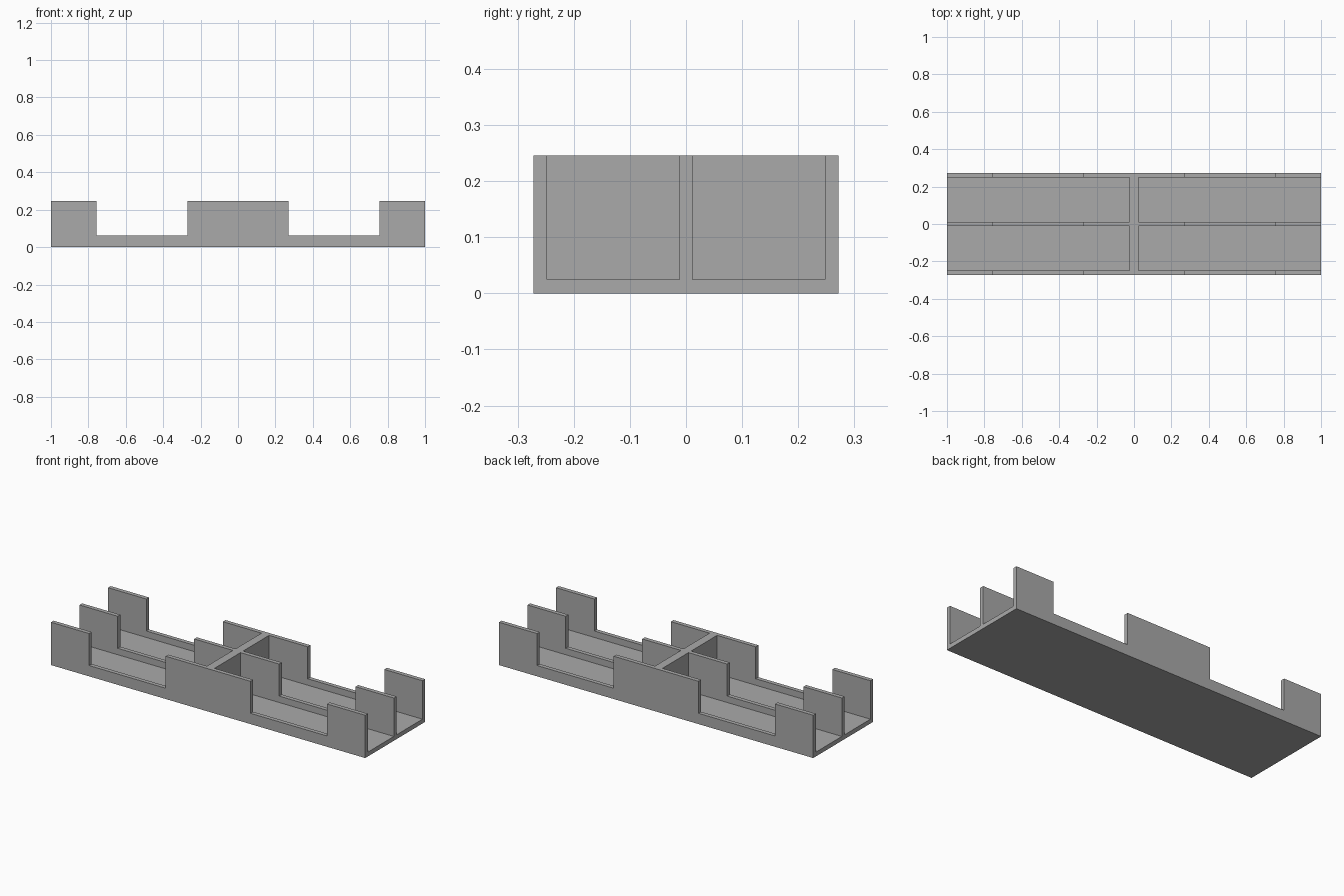
import bpy

cube = bpy.data.objects.get("Cube")
if cube:
    bpy.data.objects.remove(cube, do_unlink=True)

HALF_WIDTH, HEIGHT, FLOOR, WALL = 0.272, 0.246, 0.025, 0.024
NOTCH_FLOOR = 0.062


def box(name, x, y, z):
    """Box spanning the given (low, high) ranges."""
    spans = (x, y, z)
    bpy.ops.mesh.primitive_cube_add(size=1, location=[(a + b) / 2 for a, b in spans])
    obj = bpy.context.object
    obj.name = name
    obj.scale = [b - a for a, b in spans]
    bpy.ops.object.transform_apply(location=True, rotation=False, scale=True)
    return obj


def cut(target, cutter):
    """Subtract the cutter from the target and discard it."""
    mod = target.modifiers.new("cut", "BOOLEAN")
    mod.operation = "DIFFERENCE"
    mod.solver = "EXACT"
    mod.object = cutter
    bpy.context.view_layer.objects.active = target
    bpy.ops.object.modifier_apply(modifier=mod.name)
    bpy.data.objects.remove(cutter, do_unlink=True)


# Solid tray block
tray = box("divided_tray", (-1, 1), (-HALF_WIDTH, HALF_WIDTH), (0, HEIGHT))

# Four open-ended channels, leaving floor, side walls, centre wall and cross wall
for sx in (-1, 1):
    for sy in (-1, 1):
        cut(tray, box("channel_cutter",
                      sorted((sx * WALL, sx * 1.1)),
                      sorted((sy * WALL / 2, sy * (HALF_WIDTH - WALL))),
                      (FLOOR, 0.4)))

# Two wide notches through all three long walls
for sx in (-1, 1):
    cut(tray, box("notch_cutter", sorted((sx * 0.27, sx * 0.757)),
                  (-0.4, 0.4), (NOTCH_FLOOR, 0.4)))

# Plain grey material
grey = bpy.data.materials.new("plain_grey")
colour = (0.4, 0.4, 0.4, 1)
grey.use_nodes = True
grey.diffuse_color = colour
for node in grey.node_tree.nodes:
    if node.type == "BSDF_PRINCIPLED":
        node.inputs["Base Color"].default_value = colour
tray.data.materials.clear()
tray.data.materials.append(grey)
